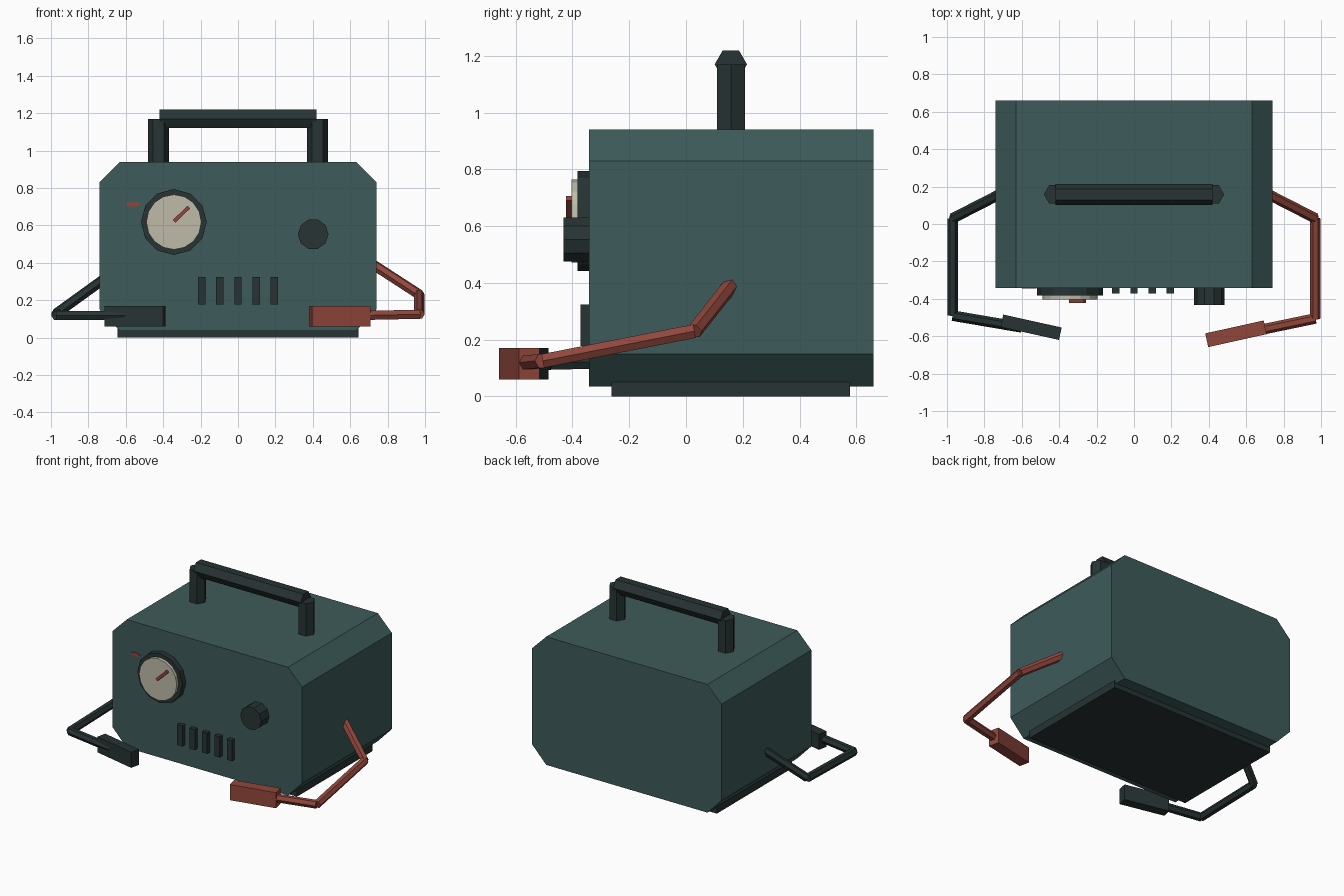
import bpy, bmesh, math
from mathutils import Vector

if "Cube" in bpy.data.objects:
    bpy.data.objects.remove(bpy.data.objects["Cube"])


def material(name, rgb):
    m = bpy.data.materials.new(name)
    m.diffuse_color = (*rgb, 1)
    m.use_nodes = True
    m.node_tree.nodes["Principled BSDF"].inputs["Base Color"].default_value = m.diffuse_color
    return m


TEAL = material("teal paint", (0.047, 0.105, 0.103))
DARK = material("dark rubber", (0.020, 0.033, 0.033))
RED = material("red", (0.28, 0.062, 0.044))
CREAM = material("cream", (0.52, 0.50, 0.40))


def mesh_object(name, bm, mat):
    bmesh.ops.recalc_face_normals(bm, faces=bm.faces[:])
    me = bpy.data.meshes.new(name)
    bm.to_mesh(me)
    bm.free()
    me.materials.append(mat)
    ob = bpy.data.objects.new(name, me)
    bpy.context.collection.objects.link(ob)
    return ob


def add_prism(bm, ring_a, ring_b):
    a = [bm.verts.new(p) for p in ring_a]
    b = [bm.verts.new(p) for p in ring_b]
    n = len(a)
    bm.faces.new(a)
    bm.faces.new(b[::-1])
    for i in range(n):
        bm.faces.new((a[i], b[i], b[(i + 1) % n], a[(i + 1) % n]))


def add_rod(bm, p, q, r, n=6, squash=1.0):
    """n-sided rod from p to q, with one corner pointing sideways."""
    p, q = Vector(p), Vector(q)
    d = (q - p).normalized()
    u = Vector((1, 0, 0)) if abs(d.z) > 0.99 else d.cross(Vector((0, 0, 1))).normalized()
    v = d.cross(u)
    offs = [u * r * math.cos(2 * math.pi * i / n) + v * r * squash * math.sin(2 * math.pi * i / n)
            for i in range(n)]
    add_prism(bm, [p + o for o in offs], [q + o for o in offs])


def rod(name, p, q, r, mat, n=6, squash=1.0):
    bm = bmesh.new()
    add_rod(bm, p, q, r, n, squash)
    return mesh_object(name, bm, mat)


def box(name, center, size, mat, rot=(0, 0, 0)):
    bm = bmesh.new()
    bmesh.ops.create_cube(bm, size=1)
    bmesh.ops.scale(bm, vec=size, verts=bm.verts[:])
    ob = mesh_object(name, bm, mat)
    ob.location, ob.rotation_euler = center, rot
    return ob


# Case: chamfered profile run from front to back
profile = [(0.63, 0.035), (0.74, 0.15), (0.74, 0.83), (0.63, 0.94)]
profile += [(-x, z) for x, z in reversed(profile)]
bm = bmesh.new()
add_prism(bm, [(x, -0.342, z) for x, z in profile], [(x, 0.66, z) for x, z in profile])
mesh_object("case", bm, TEAL)
box("base", (0, 0.157, 0.035), (1.29, 0.84, 0.07), DARK)

# Carry handle
for s, side in ((-1, "left"), (1, "right")):
    rod(f"handle_post_{side}", (s * 0.425, 0.158, 0.90), (s * 0.425, 0.158, 1.17), 0.057, DARK)
rod("handle_grip", (-0.42, 0.158, 1.17), (0.42, 0.158, 1.17), 0.057, DARK)

# Gauge with needle
rod("gauge_bezel", (-0.343, -0.32, 0.618), (-0.343, -0.383, 0.618), 0.176, DARK, 12)
rod("gauge_face", (-0.343, -0.37, 0.618), (-0.343, -0.404, 0.618), 0.147, CREAM, 16)
box("gauge_needle", (-0.302, -0.41, 0.660), (0.11, 0.024, 0.02), RED, (0, -math.radians(44), 0))

# Indicator mark, control knob and vent slats
rod("indicator", (-0.56, -0.339, 0.713), (-0.56, -0.346, 0.713), 0.038, RED, 10, 0.36)
rod("knob", (0.402, -0.32, 0.553), (0.402, -0.432, 0.553), 0.082, DARK, 10)
for i in range(5):
    box(f"vent_slat_{i + 1}", ((i - 2) * 0.097, -0.35, 0.25), (0.04, 0.045, 0.146), DARK)

# Cables and clamps
cables = {
    "black": (DARK, [(-0.70, 0.168, 0.325), (-0.97, 0.03, 0.130), (-0.97, -0.49, 0.118), (-0.60, -0.553, 0.118)]),
    "red": (RED, [(0.70, 0.168, 0.405), (0.97, 0.03, 0.230), (0.97, -0.505, 0.125), (0.60, -0.582, 0.117)]),
}
for name, (mat, pts) in cables.items():
    bm = bmesh.new()
    for p, q in zip(pts, pts[1:]):
        add_rod(bm, p, q, 0.028)
    mesh_object(f"{name}_cable", bm, mat)
box("black_clamp", (-0.55, -0.552, 0.115), (0.32, 0.068, 0.11), DARK, (0, 0, -math.radians(12.5)))
box("red_clamp", (0.545, -0.587, 0.115), (0.32, 0.075, 0.11), RED, (0, 0, math.radians(12.5)))
